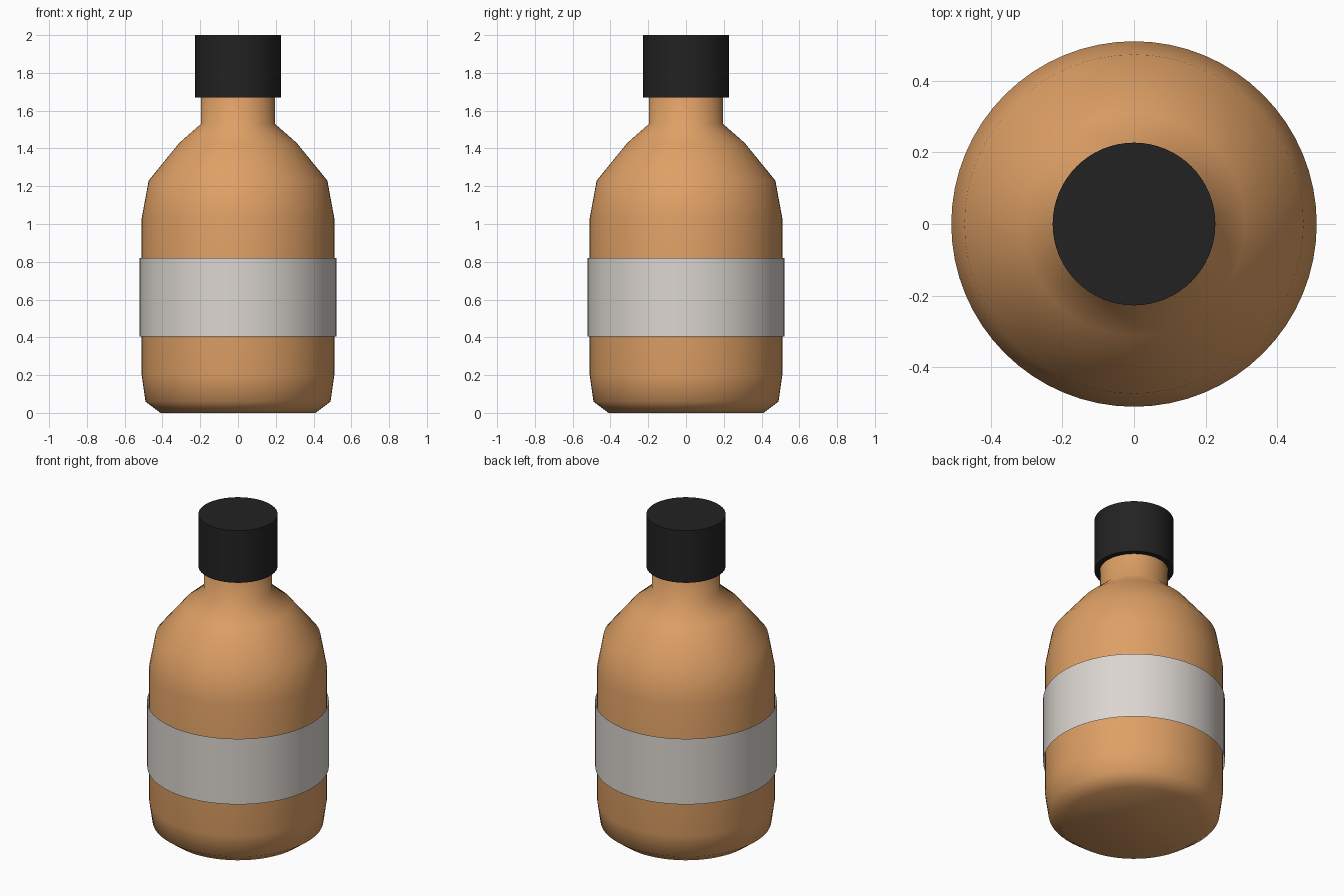
import bpy, bmesh, math

cube = bpy.data.objects.get("Cube")
if cube:
    bpy.data.objects.remove(cube, do_unlink=True)

SEGMENTS = 64


def material(name, rgb):
    mat = bpy.data.materials.new(name)
    mat.use_nodes = True
    color = (*rgb, 1.0)
    mat.diffuse_color = color
    mat.node_tree.nodes["Principled BSDF"].inputs["Base Color"].default_value = color
    return mat


def lathe(name, profile, mat, smooth_angle, closed=True):
    """Turn a (radius, height) profile around z, optionally closing both ends."""
    bm = bmesh.new()
    rings = []
    for radius, z in profile:
        ring = []
        for i in range(SEGMENTS):
            a = math.tau * i / SEGMENTS
            ring.append(bm.verts.new((radius * math.cos(a), radius * math.sin(a), z)))
        rings.append(ring)
    for low, high in zip(rings, rings[1:]):
        for i in range(SEGMENTS):
            j = (i + 1) % SEGMENTS
            bm.faces.new((low[i], low[j], high[j], high[i]))
    if closed:
        bm.faces.new(rings[0][::-1])
        bm.faces.new(rings[-1])
    mesh = bpy.data.meshes.new(name)
    bm.to_mesh(mesh)
    bm.free()
    mesh.materials.append(mat)
    obj = bpy.data.objects.new(name, mesh)
    bpy.context.collection.objects.link(obj)
    bpy.ops.object.select_all(action="DESELECT")
    obj.select_set(True)
    bpy.context.view_layer.objects.active = obj
    bpy.ops.object.shade_smooth_by_angle(angle=math.radians(smooth_angle))
    return obj


amber = material("amber", (0.73, 0.35, 0.13))
black = material("black", (0.016, 0.016, 0.016))
paper = material("off_white", (0.71, 0.67, 0.63))

# Bottle with rounded base, sloping shoulder and neck running up into the cap
lathe("bottle", [
    (0.41, 0), (0.49, 0.06), (0.51, 0.2), (0.51, 1.03),
    (0.473, 1.23), (0.31, 1.43), (0.196, 1.53), (0.196, 1.8),
], amber, 60)

# Thin label sleeve
lathe("label", [(0.521, 0.405), (0.521, 0.82)], paper, 30, closed=False)

# Screw cap
lathe("cap", [(0.227, 1.67), (0.227, 2.0)], black, 30)
